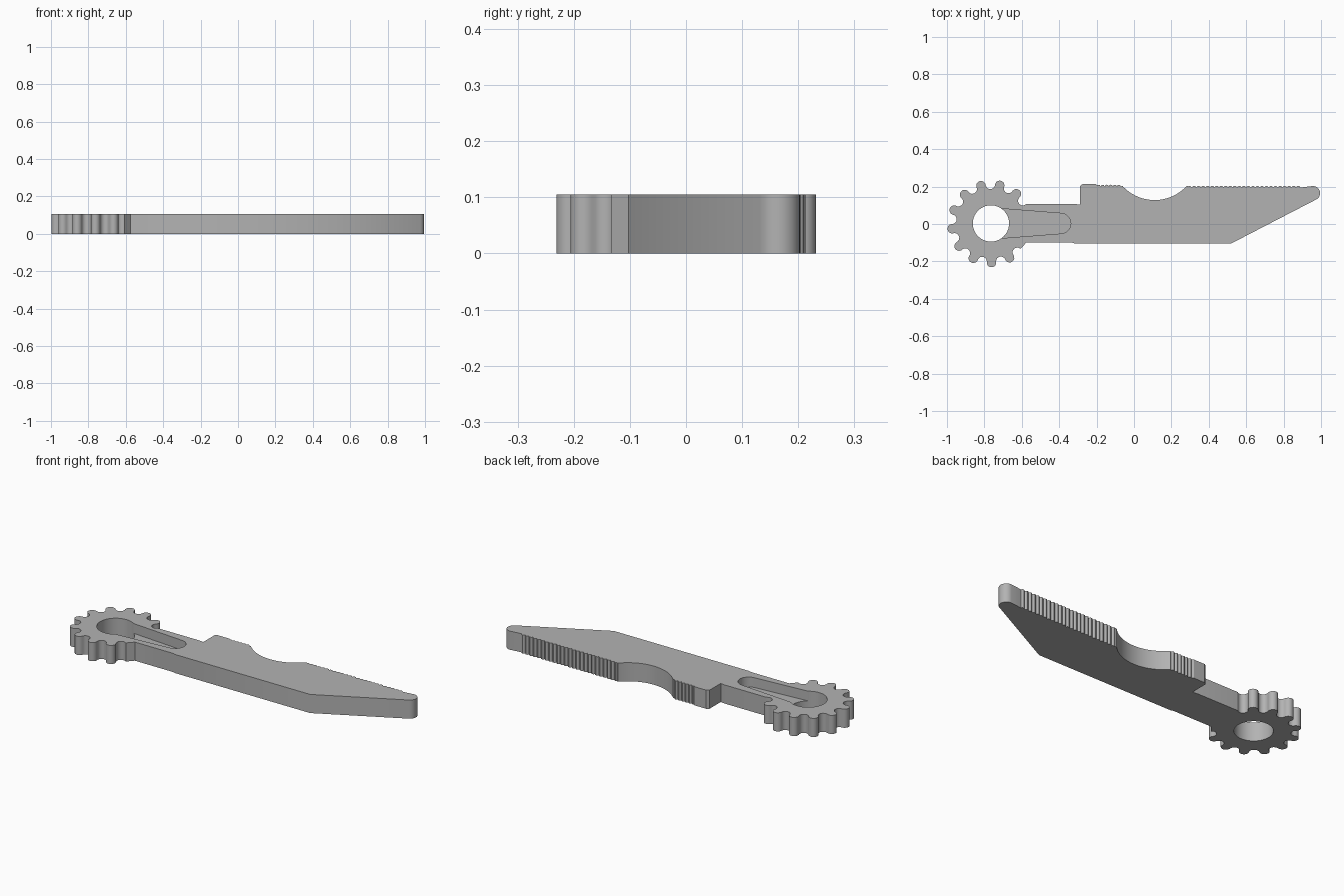
import bpy, bmesh
from math import sin, cos, pi, radians, asin
from mathutils import Vector

if "Cube" in bpy.data.objects:
    bpy.data.objects.remove(bpy.data.objects["Cube"], do_unlink=True)

HEIGHT = 0.105
HUB = Vector((-0.765, 0.003))
PITCH_R, TEETH = 0.209, 13
HOLE_R = 0.097

grey = bpy.data.materials.new("plain grey")
grey.use_nodes = True
colour = (0.45, 0.45, 0.45, 1)
grey.diffuse_color = colour
grey.node_tree.nodes["Principled BSDF"].inputs["Base Color"].default_value = colour


def arc(cx, cy, r, a0, a1, n):
    """Points on an arc, angles in radians."""
    return [(cx + r * cos(a0 + (a1 - a0) * i / n), cy + r * sin(a0 + (a1 - a0) * i / n))
            for i in range(n + 1)]


def prism(name, points, z0, z1):
    """Extrude a closed plan outline from z0 to z1."""
    bm = bmesh.new()
    face = bm.faces.new([bm.verts.new((x, y, z0)) for x, y in points])
    top = bmesh.ops.extrude_face_region(bm, geom=[face])["geom"]
    bmesh.ops.translate(bm, vec=(0, 0, z1 - z0),
                        verts=[v for v in top if isinstance(v, bmesh.types.BMVert)])
    bmesh.ops.recalc_face_normals(bm, faces=bm.faces)
    mesh = bpy.data.meshes.new(name)
    bm.to_mesh(mesh)
    bm.free()
    mesh.materials.append(grey)
    obj = bpy.data.objects.new(name, mesh)
    bpy.context.collection.objects.link(obj)
    return obj


def gear_rim():
    """Round teeth and round gaps, anticlockwise, open where the arm joins."""
    step = pi / TEETH
    r = PITCH_R * sin(step / 2)
    pts = []
    for k in range(21):
        a = radians(49.3) + (k - 1) * step
        out = Vector((cos(a), sin(a)))
        side = Vector((-sin(a), cos(a)))
        sign = 1 if k % 2 else -1          # odd = tooth, even = gap
        for i in range(10):
            t = pi - pi * i / 10
            pts.append(tuple(HUB + out * (PITCH_R + sign * r * sin(t)) + side * r * cos(t)))
    a = radians(49.3) + 19.5 * step
    pts.append(tuple(HUB + PITCH_R * Vector((cos(a), sin(a)))))
    return pts


def serration(x0, x1, y, count, depth=0.009):
    """Row of small rounded ridges from x0 to x1."""
    w = (x1 - x0) / count
    return [(x0 + w * (k + f), y - depth * d)
            for k in range(count)
            for f, d in ((0, 1), (0.2, 0.3), (0.5, 0), (0.8, 0.3))]


# Plan outline: gear, underside of arm, blade tip, serrated back with thumb scoop
outline = gear_rim()
outline += [(-0.575, -0.098), (-0.335, -0.098), (-0.32, -0.103), (0.522, -0.103)]
outline += arc(0.957, 0.165, 0.038, radians(-62), radians(90), 12)
outline += serration(0.89, 0.285, 0.204, 25)
half = asin(0.172 / 0.233)
outline += arc(0.11, 0.361, 0.233, -pi / 2 + half, -pi / 2 - half, 28)
outline += serration(-0.07, -0.2, 0.21, 6)
outline += [(-0.205, 0.213), (-0.275, 0.213), (-0.289, 0.203), (-0.289, 0.103),
            (-0.315, 0.107), (-0.575, 0.107)]
body = prism("geared_blade", outline, 0, HEIGHT)

# Through hole and the tapered blind slot beside it
hole = prism("hole_cutter", arc(HUB.x, HUB.y, HOLE_R, 0, 2 * pi * 63 / 64, 63), -0.1, 0.3)
slot_pts = [(-0.76, 0.086), (-0.76, -0.08)]
slot_pts += arc(-0.392, 0.003, 0.054, radians(-85), radians(85), 16)
slot = prism("slot_cutter", slot_pts, HEIGHT - 0.055, 0.3)

bpy.context.view_layer.objects.active = body
body.select_set(True)
for cutter in (hole, slot):
    cutter.hide_render = True
    mod = body.modifiers.new(cutter.name, "BOOLEAN")
    mod.operation, mod.solver, mod.object = "DIFFERENCE", "EXACT", cutter
    bpy.ops.object.modifier_apply(modifier=mod.name)
    bpy.data.objects.remove(cutter, do_unlink=True)

bpy.ops.object.shade_smooth_by_angle(angle=radians(30))
